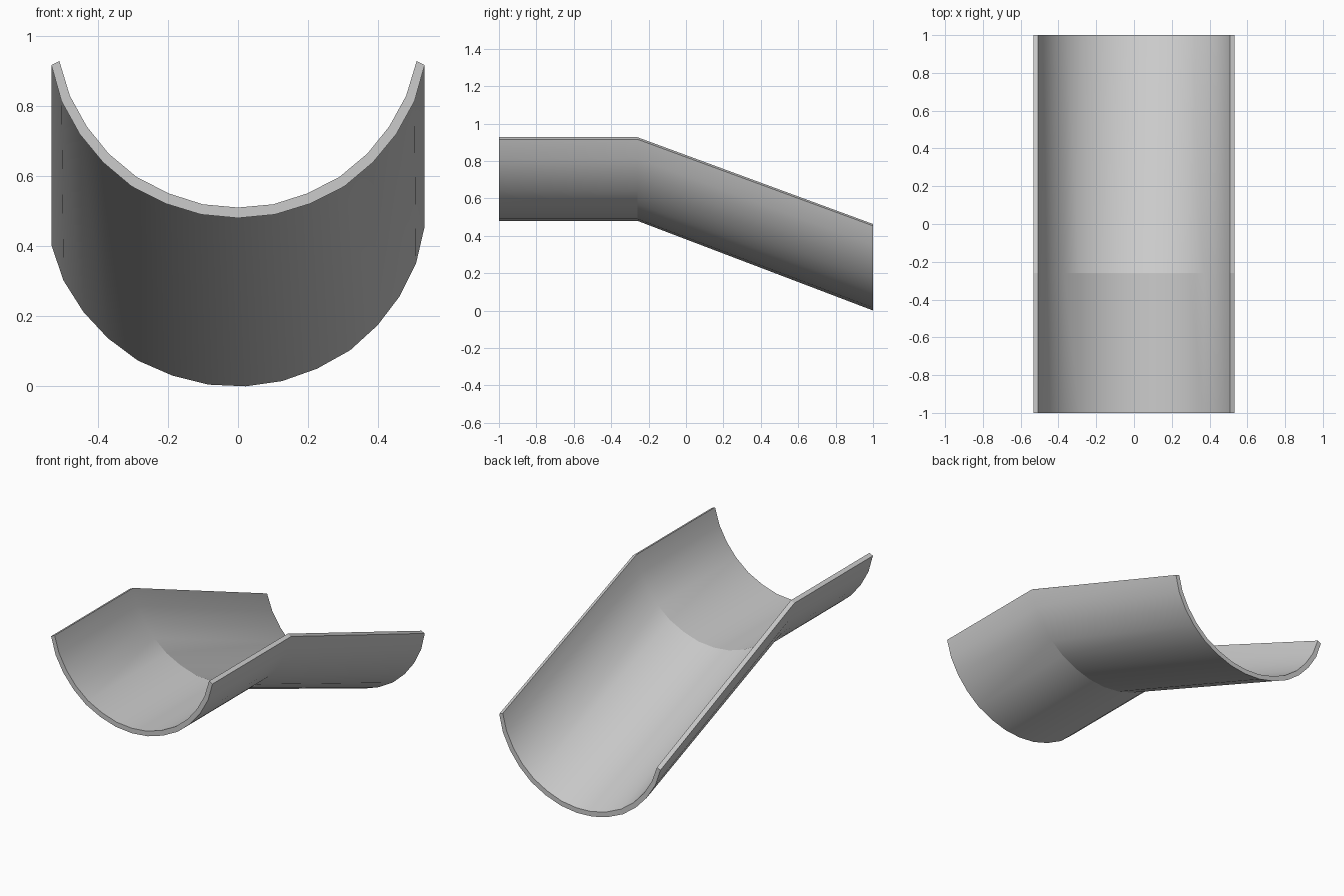
import bpy, bmesh, math

if "Cube" in bpy.data.objects:
    bpy.data.objects.remove(bpy.data.objects["Cube"])

# Half cross-sections of the gutter wall, from the bottom centre to the rim (x, z)
outer = [(0, .48), (.105, .49), (.206, .521), (.303, .57), (.385, .639),
         (.451, .719), (.503, .813), (.532, .916)]
inner = [(0, .51), (.1, .519), (.197, .55), (.289, .597), (.369, .664),
         (.431, .741), (.479, .828), (.509, .927)]


def mirrored(half):
    return [(-x, z) for x, z in reversed(half[1:])] + half


profile = mirrored(outer) + mirrored(inner)[::-1]
PIVOT = .916


def ring(bm, y, roll=0, z_scale=1, bottom=.48):
    # One closed wall section, rolled about the rim centre
    verts = []
    for x, z in profile:
        h = z - PIVOT
        rx = x * math.cos(roll) - h * math.sin(roll)
        rz = x * math.sin(roll) + h * math.cos(roll) + PIVOT - .48
        verts.append(bm.verts.new((rx, y, rz * z_scale + bottom)))
    return verts


# Level run, bend, then a sloping run with a slight twist
bm = bmesh.new()
rings = [ring(bm, -1), ring(bm, -.26),
         ring(bm, 1, math.radians(2.85), .98, 0)]
n = len(profile)
half = n // 2
for a, b in zip(rings, rings[1:]):
    for i in range(n):
        j = (i + 1) % n
        bm.faces.new((a[i], a[j], b[j], b[i]))
# End caps as strips across the wall thickness
for r in (rings[0], rings[-1]):
    for i in range(half - 1):
        bm.faces.new((r[i], r[i + 1], r[n - 2 - i], r[n - 1 - i]))
bmesh.ops.recalc_face_normals(bm, faces=bm.faces)

mesh = bpy.data.meshes.new("bent_half_pipe")
bm.to_mesh(mesh)
bm.free()
pipe = bpy.data.objects.new("bent_half_pipe", mesh)
bpy.context.collection.objects.link(pipe)
bpy.context.view_layer.objects.active = pipe
pipe.select_set(True)
bpy.ops.object.shade_smooth_by_angle(angle=math.radians(15))
